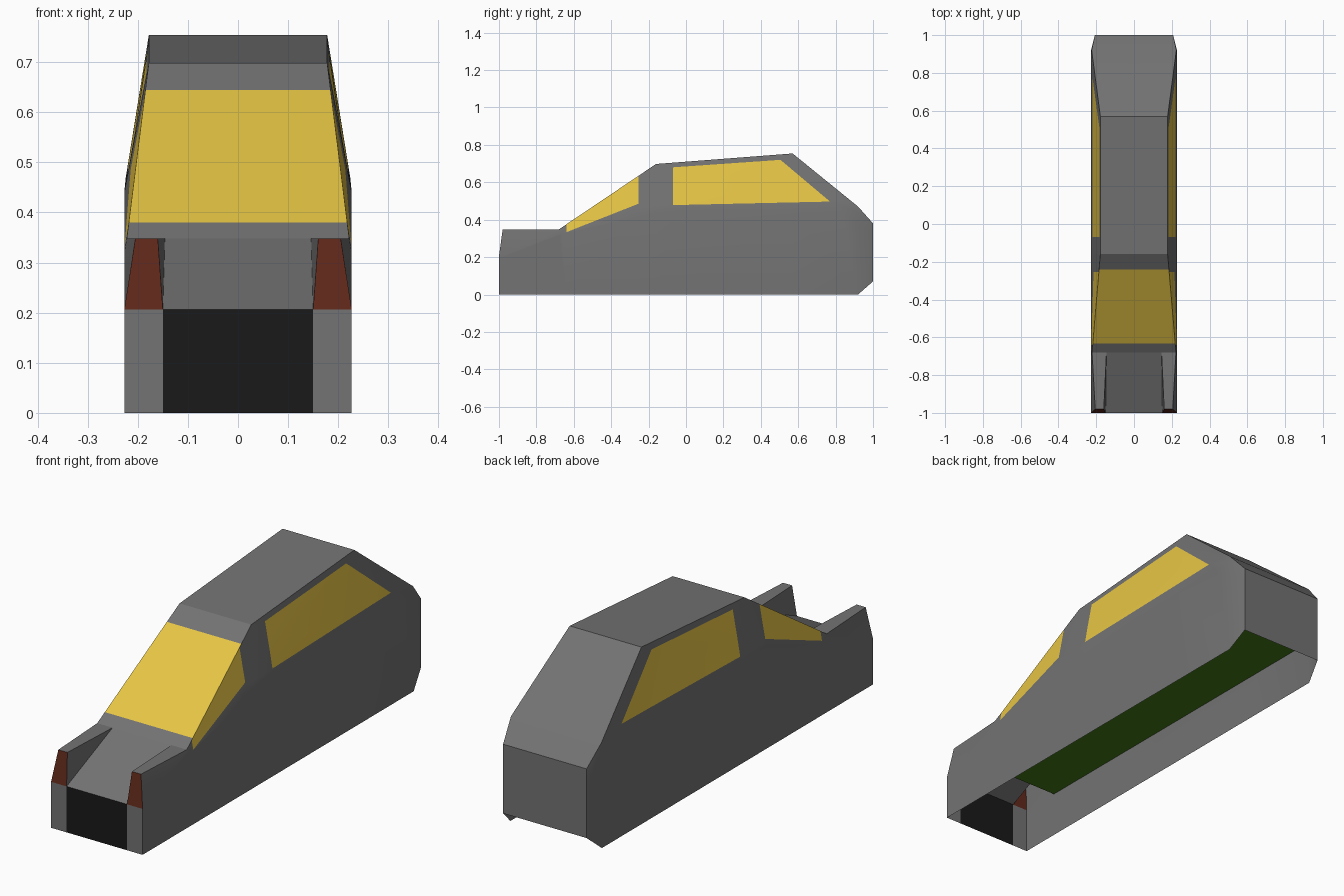
import bpy, bmesh
from math import radians
from mathutils import Vector

if "Cube" in bpy.data.objects:
    bpy.data.objects.remove(bpy.data.objects["Cube"], do_unlink=True)


def material(name, rgb):
    m = bpy.data.materials.new(name)
    m.use_nodes = True
    m.diffuse_color = (*rgb, 1)
    m.node_tree.nodes["Principled BSDF"].inputs["Base Color"].default_value = (*rgb, 1)
    return m


grey = material("body grey", (0.172, 0.172, 0.172))
yellow = material("window yellow", (0.80, 0.56, 0.06))
black = material("grille black", (0.010, 0.010, 0.010))
brown = material("headlight brown", (0.12, 0.022, 0.011))
green = material("floor green", (0.056, 0.19, 0.008))


def sheet(name, faces, mats, inside=(0, 0, 0.25), cuts=(), rule=None):
    """Left half of a thin shell, turned away from the inside point, mirrored in x."""
    bm = bmesh.new()
    for pts in faces:
        bm.faces.new([bm.verts.new(p) for p in pts])
    bmesh.ops.remove_doubles(bm, verts=bm.verts, dist=0.0005)
    for point, normal in cuts:
        bmesh.ops.bisect_plane(bm, geom=bm.verts[:] + bm.edges[:] + bm.faces[:],
                               plane_co=point, plane_no=normal, dist=0.0005)
    bm.normal_update()
    for f in bm.faces:
        c = f.calc_center_median()
        if f.normal.dot(c - Vector(inside)) < 0:
            f.normal_flip()
        if rule:
            f.material_index = int(rule(c))
    me = bpy.data.meshes.new(name)
    bm.to_mesh(me)
    bm.free()
    for m in mats:
        me.materials.append(m)
    ob = bpy.data.objects.new(name, me)
    bpy.context.collection.objects.link(ob)
    # Soft folds are smooth, hard folds stay sharp
    bpy.ops.object.select_all(action="DESELECT")
    ob.select_set(True)
    bpy.context.view_layer.objects.active = ob
    bpy.ops.object.shade_smooth_by_angle(angle=radians(22))
    mod = ob.modifiers.new("Mirror", "MIRROR")
    mod.use_clip = True


# Stations along the body: y, bottom z, belt z, top z, belt x, top x
W, NOSE = 0.227, 0.206
stations = [
    (-1.0, 0, NOSE, NOSE, W, W),
    (-0.98, 0, NOSE, 0.348, W, 0.205),
    (-0.68, 0, 0.32, 0.348, W, 0.222),
    (-0.16, 0, 0.44, 0.698, W, 0.178),
    (0.57, 0, 0.44, 0.754, W, 0.178),
    (0.92, 0, 0.44, 0.47, W, 0.224),
    (1.0, 0.07, 0.34, 0.38, 0.207, 0.207),
]
# Side windows as (y, z) outlines, counter-clockwise
windows = [
    [(-0.64, 0.333), (-0.255, 0.485), (-0.255, 0.70), (-0.64, 0.42)],
    [(-0.07, 0.478), (0.77, 0.497), (0.505, 0.72), (-0.07, 0.68)],
]


def edges(poly):
    return zip(poly, poly[1:] + poly[:1])


def in_window(c):
    return any(all((b[0] - a[0]) * (c.z - a[1]) - (b[1] - a[1]) * (c.y - a[0]) > 0
                   for a, b in edges(w)) for w in windows)


# Body sides with the windows cut in
side_faces = []
for i, (s, t) in enumerate(zip(stations, stations[1:])):
    sb, sm, st = (s[4], s[0], s[1]), (s[4], s[0], s[2]), (s[5], s[0], s[3])
    tb, tm, tt = (t[4], t[0], t[1]), (t[4], t[0], t[2]), (t[5], t[0], t[3])
    side_faces.append([sb, tb, tm, sm])
    side_faces.append([sm, tm, tt] if i == 0 else [sm, tm, tt, st])
side_cuts = [((0, a[0], a[1]), (0, a[1] - b[1], b[0] - a[0]))
             for w in windows for a, b in edges(w)]
sheet("body_sides", side_faces, [grey, yellow], cuts=side_cuts, rule=in_window)

# Windscreen, roof, sloping tail and rear panel
top_faces = [[(0, s[0], s[3]), (s[5], s[0], s[3]), (t[5], t[0], t[3]), (0, t[0], t[3])]
             for s, t in zip(stations[2:], stations[3:])]
y, low, _, high, _, x = stations[-1]
top_faces.append([(0, y, low), (x, y, low), (x, y, high), (0, y, high)])
glass = (-0.632, -0.24)
sheet("windscreen_roof_and_tail", top_faces, [grey, yellow],
      cuts=[((0, g, 0), (0, 1, 0)) for g in glass],
      rule=lambda c: glass[0] < c.y < glass[1])

# Nose: dark grille between two grey posts
G = 0.15
sheet("grille", [[(0, -1, 0), (G, -1, 0), (G, -1, NOSE), (0, -1, NOSE)]], [black])
sheet("nose_posts", [[(G, -1, 0), (W, -1, 0), (W, -1, NOSE), (G, -1, NOSE)]], [grey])

# Headlights leaning back over the posts
lamp_in, lamp_out = (0.16, -0.98, 0.348), (0.205, -0.98, 0.348)
sheet("headlights", [[(G, -1, NOSE), (W, -1, NOSE), lamp_out, lamp_in]], [brown])

# Sunken sloping bonnet between raised fenders
cowl = (0.146, -0.68, 0.348)
sheet("bonnet_and_fenders", [
    [(0, -1, NOSE), (G, -1, NOSE), cowl, (0, -0.68, 0.348)],
    [lamp_in, lamp_out, (0.222, -0.68, 0.348), cowl],
    [(G, -1, NOSE), lamp_in, cowl],
], [grey], inside=(0.4, -0.84, 0))

# Floor set up inside the open underside
sheet("floor", [[(0, -0.815, NOSE), (W, -0.815, NOSE), (W, 0.92, NOSE),
                 (0.207, 1, NOSE), (0, 1, NOSE)]], [green], inside=(0, 0, 1))
